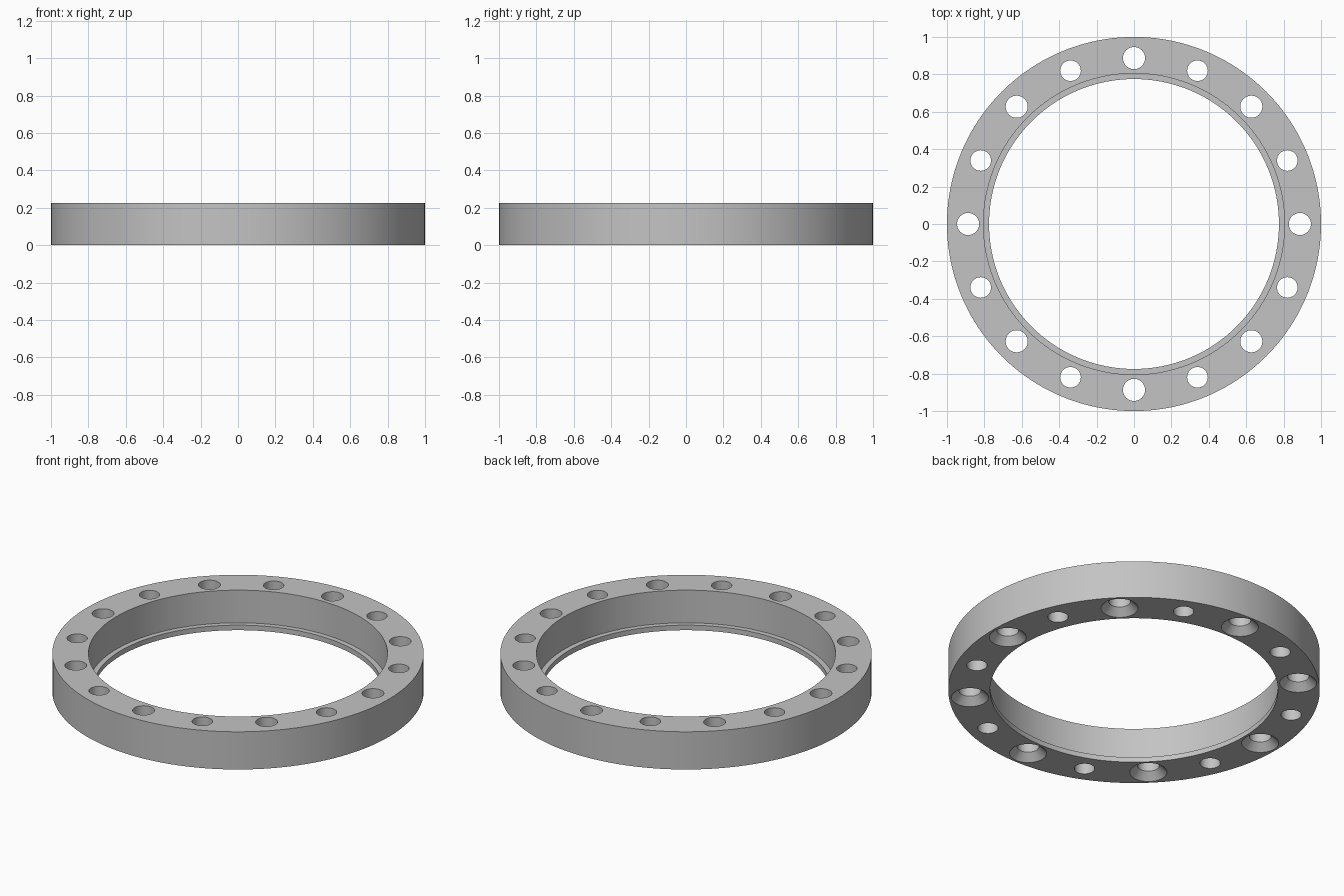
import bpy
import bmesh
from math import cos, sin, pi, radians

if "Cube" in bpy.data.objects:
    bpy.data.objects.remove(bpy.data.objects["Cube"], do_unlink=True)

HEIGHT = 0.224
BOLT_CIRCLE = 0.887


def lathe(bm, profile, segments, centre=(0, 0), ring=False):
    """Revolve (radius, z) points round a vertical axis; cap the ends unless it is a ring."""
    loops = []
    for r, z in profile:
        loops.append([bm.verts.new((centre[0] + r * cos(2 * pi * i / segments),
                                    centre[1] + r * sin(2 * pi * i / segments), z))
                      for i in range(segments)])
    pairs = list(zip(loops, loops[1:]))
    if ring:
        pairs.append((loops[-1], loops[0]))
    else:
        bm.faces.new(loops[0][::-1])
        bm.faces.new(loops[-1])
    for low, high in pairs:
        for i in range(segments):
            j = (i + 1) % segments
            bm.faces.new((low[i], low[j], high[j], high[i]))


def make_object(name, bm):
    bmesh.ops.recalc_face_normals(bm, faces=bm.faces)
    mesh = bpy.data.meshes.new(name)
    bm.to_mesh(mesh)
    bm.free()
    obj = bpy.data.objects.new(name, mesh)
    bpy.context.collection.objects.link(obj)
    return obj


# Ring body with a thin inner lip at the bottom
bm = bmesh.new()
lathe(bm, [(0.775, 0), (1, 0), (1, HEIGHT), (0.805, HEIGHT), (0.805, 0.03), (0.775, 0.03)],
      160, ring=True)
ring = make_object("flange_ring", bm)

# Bolt holes: countersunk from below alternating with plain ones
top, bottom = HEIGHT + 0.05, -0.05
plain = [(0.055, bottom), (0.055, top)]
countersunk = [(0.1, bottom), (0.1, 0), (0.059, 0.041), (0.059, top)]
bm = bmesh.new()
for k in range(16):
    a = k * pi / 8
    lathe(bm, plain if k % 2 else countersunk, 40,
          (BOLT_CIRCLE * cos(a), BOLT_CIRCLE * sin(a)))
cutter = make_object("bolt_hole_cutter", bm)
cutter.hide_render = True

cut = ring.modifiers.new("bolt_holes", "BOOLEAN")
cut.operation = "DIFFERENCE"
cut.solver = "EXACT"
cut.object = cutter

bpy.ops.object.select_all(action="DESELECT")
ring.select_set(True)
bpy.context.view_layer.objects.active = ring
bpy.ops.object.modifier_apply(modifier=cut.name)
bpy.data.objects.remove(cutter, do_unlink=True)

# Grey metal colour
grey = bpy.data.materials.new("grey_metal")
grey.use_nodes = True
colour = (0.55, 0.55, 0.55, 1)
grey.diffuse_color = colour
grey.node_tree.nodes["Principled BSDF"].inputs["Base Color"].default_value = colour
ring.data.materials.clear()
ring.data.materials.append(grey)

bpy.ops.object.shade_smooth_by_angle(angle=radians(25))
